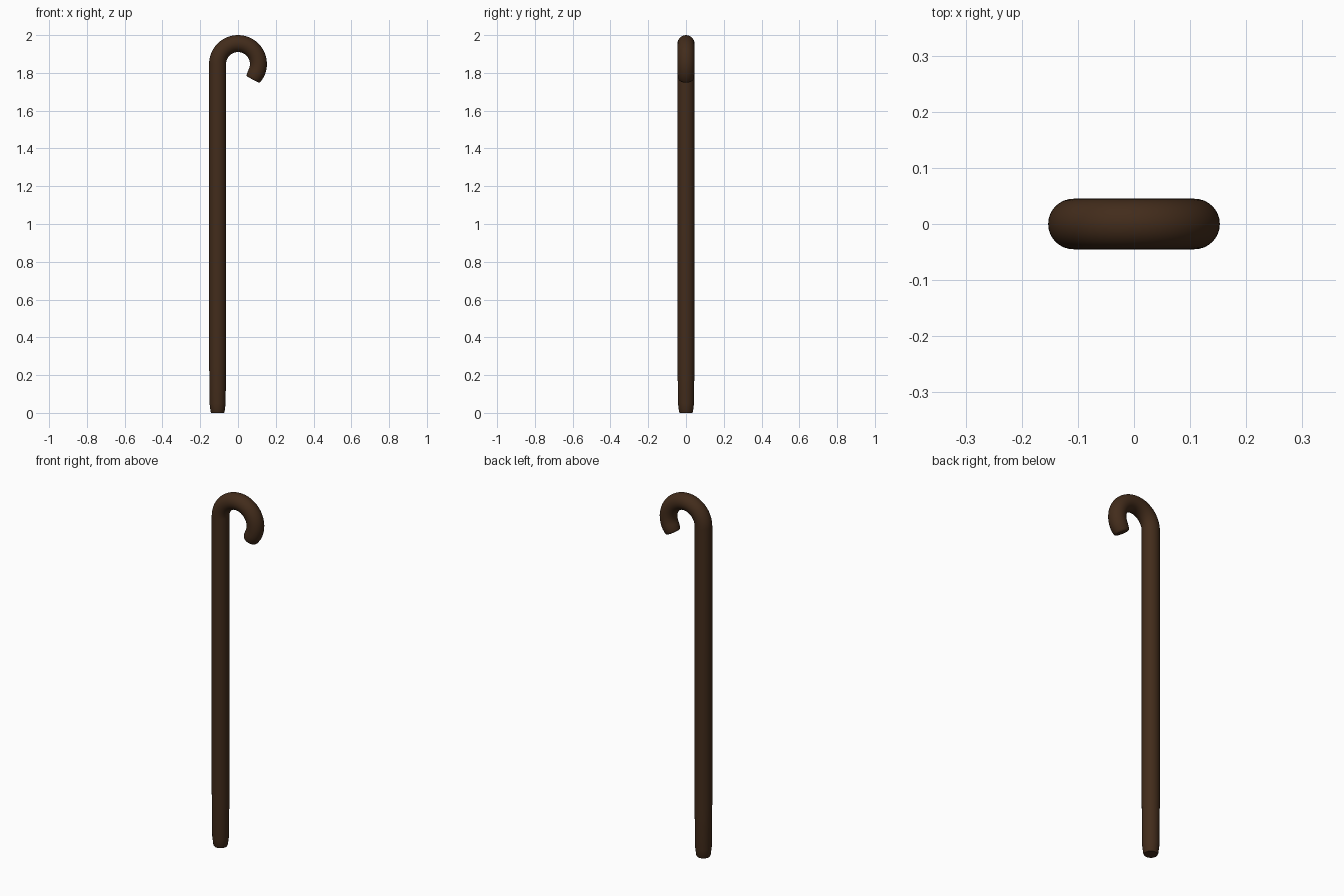
import bpy, bmesh, math
from mathutils import Vector

if "Cube" in bpy.data.objects:
    bpy.data.objects.remove(bpy.data.objects["Cube"])

R_HOOK, R_TUBE, Z_BEND, SIDES = 0.108, 0.045, 1.847, 32
END = math.radians(-28)

# Path stations: (centre, outward direction in the xz plane, radius)
out = Vector((-1, 0, 0))
stations = [(Vector((-R_HOOK, 0, z)), out, r) for z, r in
            [(0, 0.034), (0.006, 0.037), (0.05, 0.0425), (0.25, 0.0445), (0.3, R_TUBE), (1.0, R_TUBE)]]

# Crook: arc from the shaft over the top and slightly inward
STEPS = 36
for i in range(STEPS + 1):
    a = math.pi + (END - math.pi) * i / STEPS
    d = Vector((math.cos(a), 0, math.sin(a)))
    stations.append((Vector((0, 0, Z_BEND)) + d * R_HOOK, d, R_TUBE))

# Tapered tip of the crook
tip, d = stations[-1][0], stations[-1][1]
along = Vector((d.z, 0, -d.x))
for t, r in [(0.025, 0.042), (0.033, 0.039), (0.036, 0.035)]:
    stations.append((tip + along * t, d, r))

# Skin the stations with rings
bm = bmesh.new()
rings = []
for c, d, r in stations:
    rings.append([bm.verts.new(c + d * r * math.cos(2 * math.pi * k / SIDES)
                               + Vector((0, r * math.sin(2 * math.pi * k / SIDES), 0)))
                  for k in range(SIDES)])
for a, b in zip(rings, rings[1:]):
    for k in range(SIDES):
        n = (k + 1) % SIDES
        bm.faces.new((a[k], a[n], b[n], b[k]))
bm.faces.new(rings[0])
bm.faces.new(rings[-1])
bmesh.ops.recalc_face_normals(bm, faces=bm.faces)
mesh = bpy.data.meshes.new("walking_cane")
bm.to_mesh(mesh)
bm.free()
cane = bpy.data.objects.new("walking_cane", mesh)
bpy.context.collection.objects.link(cane)

# Dark wood
wood = bpy.data.materials.new("dark_wood")
wood.diffuse_color = (0.055, 0.025, 0.011, 1)
wood.use_nodes = True
wood.node_tree.nodes["Principled BSDF"].inputs["Base Color"].default_value = wood.diffuse_color
mesh.materials.append(wood)

bpy.context.view_layer.objects.active = cane
cane.select_set(True)
bpy.ops.object.shade_smooth_by_angle(angle=math.radians(40))
